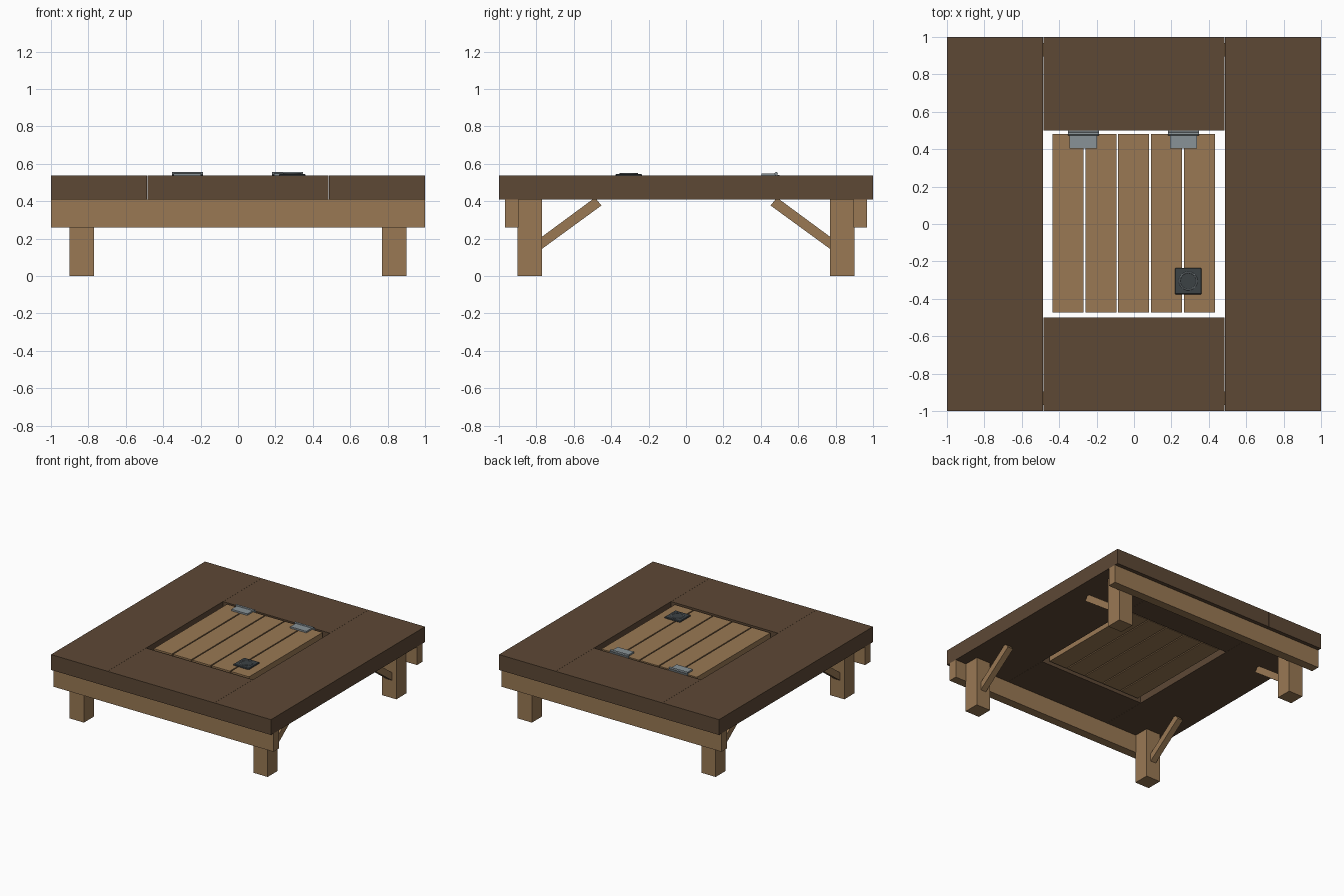
import bpy, math

if "Cube" in bpy.data.objects:
    bpy.data.objects.remove(bpy.data.objects["Cube"])


def material(name, r, g, b):
    m = bpy.data.materials.new(name)
    m.diffuse_color = (r, g, b, 1)
    m.use_nodes = True
    m.node_tree.nodes["Principled BSDF"].inputs["Base Color"].default_value = m.diffuse_color
    return m


DARK = material("dark_wood", 0.11, 0.065, 0.036)
LIGHT = material("light_wood", 0.32, 0.19, 0.088)
STEEL = material("steel", 0.25, 0.29, 0.31)
IRON = material("dark_iron", 0.045, 0.055, 0.06)


def box(name, x, y, z, mat, bevel=0):
    """Box from (min, max) ranges on each axis."""
    bpy.ops.mesh.primitive_cube_add(size=1, location=[sum(r) / 2 for r in (x, y, z)])
    ob = bpy.context.object
    ob.name = name
    ob.scale = [abs(r[1] - r[0]) for r in (x, y, z)]
    bpy.ops.object.transform_apply(location=False, rotation=False, scale=True)
    ob.data.materials.append(mat)
    if bevel:
        mod = ob.modifiers.new("bevel", 'BEVEL')
        mod.width, mod.segments = bevel, 1
    return ob


def prism(name, profile, x0, x1, mat):
    """Extrude a (y, z) profile along x."""
    n = len(profile)
    verts = [(x, y, z) for x in (x0, x1) for y, z in profile]
    faces = [tuple(range(n))[::-1], tuple(range(n, 2 * n))]
    faces += [(i, (i + 1) % n, (i + 1) % n + n, i + n) for i in range(n)]
    me = bpy.data.meshes.new(name)
    me.from_pydata(verts, [], faces)
    me.materials.append(mat)
    ob = bpy.data.objects.new(name, me)
    bpy.context.collection.objects.link(ob)
    return ob


Z0, Z1 = 0.41, 0.536

# Deck boards around the square opening, and the rails under front and back
for s, side, end in ((-1, "left", "front"), (1, "right", "back")):
    box(side + "_deck_board", (s * 0.743 - 0.257, s * 0.743 + 0.257), (-1, 1), (Z0, Z1), DARK)
    box(end + "_deck_board", (-0.485, 0.485), (s * 0.75 - 0.25, s * 0.75 + 0.25), (Z0, Z1), DARK)
    box(end + "_rail", (-1, 1), (s * 0.9325 - 0.036, s * 0.9325 + 0.036), (0.26, Z0), LIGHT)

# Legs with diagonal braces
for sx, side in ((-1, "left"), (1, "right")):
    for sy, end in ((-1, "front"), (1, "back")):
        cx, cy = sx * 0.835, sy * 0.835
        box(f"{end}_{side}_leg", (cx - 0.065, cx + 0.065), (cy - 0.065, cy + 0.065), (0, Z0), LIGHT)
        profile = [(0.77, 0.145), (0.77, 0.21), (0.50, 0.409), (0.478, 0.409), (0.452, 0.377)]
        profile = [(y * sy, z) for y, z in profile]
        if sy < 0:
            profile.reverse()
        prism(f"{end}_{side}_brace", profile[::-1], cx - 0.025, cx + 0.025, LIGHT)

# Hatch planks
for i in range(5):
    x = -0.4355 + i * 0.1755
    box(f"hatch_plank_{i + 1}", (x, x + 0.166), (-0.474, 0.481), (0.42, Z1 - 0.001), LIGHT)

# Hinges: leaf on the hatch, knuckle, and leaf against the deck edge
for cx, side in ((-0.271, "left"), (0.265, "right")):
    box(side + "_hinge_leaf", (cx - 0.073, cx + 0.073), (0.404, 0.48), (0.534, 0.548), STEEL)
    box(side + "_hinge_back_leaf", (cx - 0.083, cx + 0.083), (0.48, 0.501), (0.526, 0.540), STEEL)
    bpy.ops.mesh.primitive_cylinder_add(vertices=12, radius=0.009, depth=0.166,
                                        location=(cx, 0.482, 0.547),
                                        rotation=(0, math.pi / 2, 0))
    knuckle = bpy.context.object
    knuckle.name = side + "_hinge_knuckle"
    knuckle.data.materials.append(STEEL)
    bpy.ops.object.shade_smooth_by_angle()

# Ring pull on a square plate
box("pull_plate", (0.219, 0.361), (-0.376, -0.235), (0.532, 0.546), IRON, 0.004)
bpy.ops.mesh.primitive_torus_add(major_radius=0.046, minor_radius=0.004, major_segments=32,
                                 minor_segments=8, location=(0.29, -0.305, 0.548))
ring = bpy.context.object
ring.name = "pull_ring"
ring.data.materials.append(STEEL)
bpy.ops.object.shade_smooth_by_angle()
